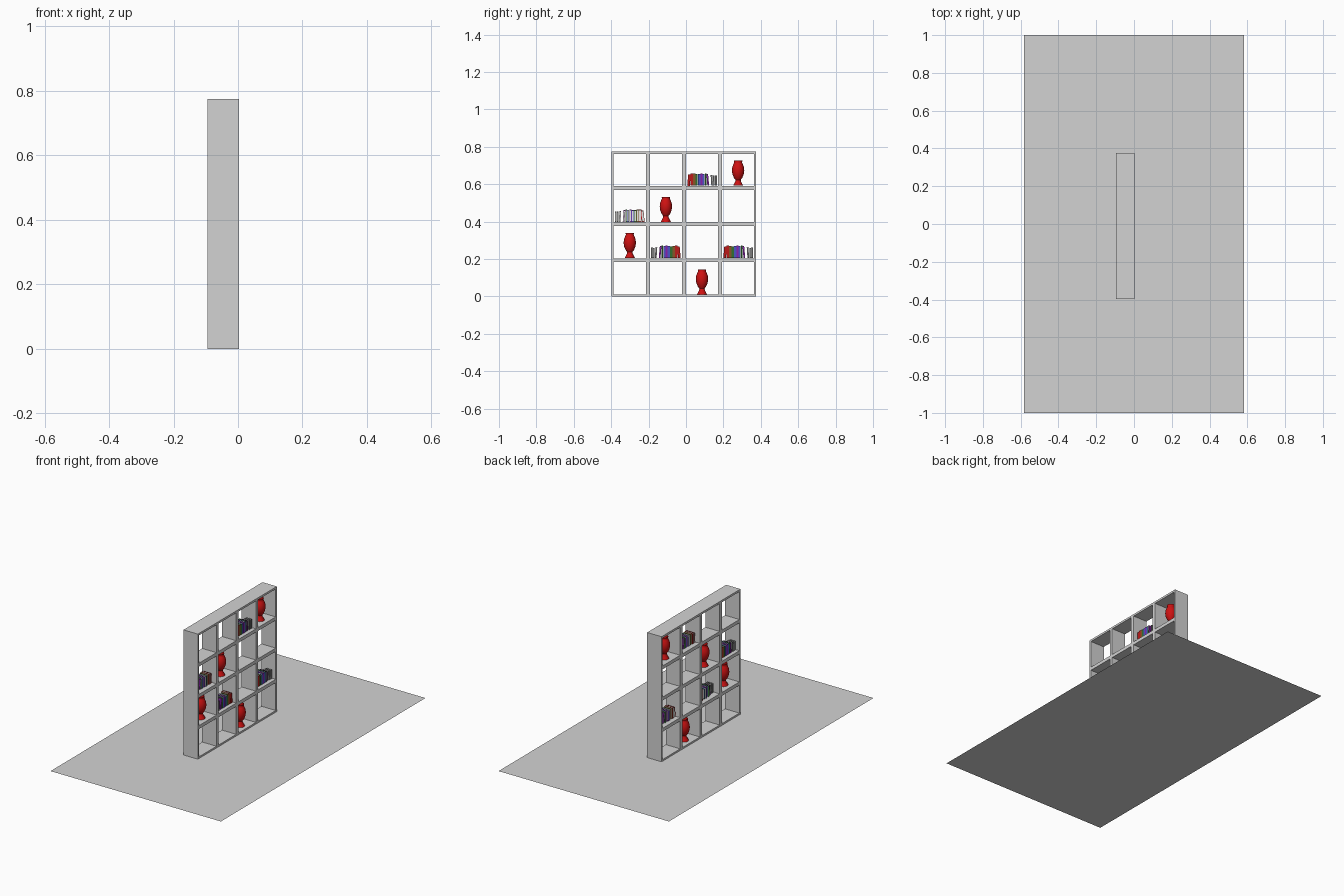
import bpy, bmesh, math
from mathutils import Matrix, Vector

if "Cube" in bpy.data.objects:
    bpy.data.objects.remove(bpy.data.objects["Cube"])


def material(name, rgb):
    m = bpy.data.materials.new(name)
    m.diffuse_color = (*rgb, 1)
    m.use_nodes = True
    m.node_tree.nodes["Principled BSDF"].inputs["Base Color"].default_value = m.diffuse_color
    return m


GREY = material("pale_grey", (0.65, 0.65, 0.65))
VASE = material("vase_red", (0.62, 0.006, 0.006))
BOOK_MATS = [
    material("page_white", (0.8, 0.8, 0.78)),
    material("book_red", (0.5, 0.01, 0.01)),
    material("book_brown", (0.25, 0.09, 0.02)),
    material("book_green", (0.03, 0.16, 0.03)),
    material("book_blue", (0.07, 0.09, 0.55)),
    material("book_purple", (0.25, 0.015, 0.4)),
    material("book_grey", (0.2, 0.2, 0.2)),
]

# Shelf layout: 4 x 4 square cells
N, PITCH, WALL = 4, 0.193, 0.0105
Y0, X0, X1 = -0.397, -0.095, 0.003
XC = (X0 + X1) / 2


def box(bm, lo, hi, mat=0, matrix=Matrix()):
    lo, hi = Vector(lo), Vector(hi)
    size = hi - lo
    m = matrix @ Matrix.Translation((lo + hi) / 2) @ Matrix.Diagonal((*size, 1))
    verts = bmesh.ops.create_cube(bm, size=1, matrix=m)["verts"]
    for f in {f for v in verts for f in v.link_faces}:
        f.material_index = mat


def finish(bm, name, mats):
    bmesh.ops.recalc_face_normals(bm, faces=bm.faces)
    me = bpy.data.meshes.new(name)
    bm.to_mesh(me)
    bm.free()
    for m in mats:
        me.materials.append(m)
    ob = bpy.data.objects.new(name, me)
    bpy.context.collection.objects.link(ob)
    return ob


def cell(col, row):
    """Centre of a cell along y, and the height of its floor."""
    return Y0 + PITCH * (col + 0.5), PITCH * row + WALL * (1 if row == 0 else 1.2)


# Floor sheet
bm = bmesh.new()
bmesh.ops.create_grid(bm, x_segments=1, y_segments=1, size=1,
                      matrix=Matrix.Diagonal((0.583, 1, 1, 1)))
finish(bm, "floor", [GREY])

# Open shelf: full-height uprights with boards between them
spans = []
for i in range(N + 1):
    spans.append((i * PITCH - (WALL if i > 0 else 0),
                  i * PITCH + (WALL if i < N else 0)))
bm = bmesh.new()
for a, b in spans:
    box(bm, (X0, Y0 + a, 0), (X1, Y0 + b, N * PITCH + 0.002))
for c in range(N):
    for i, (a, b) in enumerate(spans):
        top = b + (0.002 if i == N else 0)
        box(bm, (X0, Y0 + spans[c][1], a), (X1, Y0 + spans[c + 1][0], top))
finish(bm, "shelf", [GREY])

# Vases: lathed profile (radius, height), open at the top
PROFILE = [(0, 0), (0.027, 0), (0.023, 0.008), (0.015, 0.024), (0.014, 0.031),
           (0.022, 0.042), (0.030, 0.060), (0.033, 0.080), (0.031, 0.100),
           (0.024, 0.118), (0.021, 0.124), (0.023, 0.134), (0.020, 0.134),
           (0.018, 0.122), (0.026, 0.098), (0.025, 0.062), (0, 0.045)]


def vase(name, col, row):
    y, z = cell(col, row)
    bm = bmesh.new()
    vs = [bm.verts.new((r, 0, h)) for r, h in PROFILE]
    es = [bm.edges.new(p) for p in zip(vs, vs[1:])]
    bmesh.ops.spin(bm, geom=vs + es, axis=(0, 0, 1), cent=(0, 0, 0),
                   angle=math.tau, steps=20)
    bmesh.ops.remove_doubles(bm, verts=bm.verts, dist=1e-5)
    ob = finish(bm, name, [VASE])
    ob.location = (XC, y, z)
    bpy.context.view_layer.objects.active = ob
    ob.select_set(True)
    bpy.ops.object.shade_smooth_by_angle(angle=math.radians(40))
    ob.select_set(False)


for i, (c, r) in enumerate([(2, 0), (0, 1), (1, 2), (3, 3)]):
    vase(f"vase_{i + 1}", c, r)

# Books: (colour, start y, thickness, height, depth, lean in degrees)
BOOKS = [(1, -0.079, 0.014, 0.061, 0.050, -5), (1, -0.062, 0.013, 0.066, 0.053, 0),
         (2, -0.048, 0.012, 0.065, 0.050, 0), (3, -0.035, 0.012, 0.062, 0.048, 0),
         (4, -0.022, 0.013, 0.063, 0.052, 0), (5, -0.008, 0.010, 0.066, 0.050, 0),
         (4, 0.003, 0.011, 0.064, 0.047, 0), (3, 0.015, 0.009, 0.066, 0.052, 0),
         (5, 0.029, 0.009, 0.063, 0.048, 5),
         (6, 0.050, 0.009, 0.057, 0.040, 4), (6, 0.060, 0.008, 0.054, 0.040, 0),
         (6, 0.070, 0.009, 0.055, 0.040, 0)]


def book_row(name, col, row, sx, sy):
    y, z = cell(col, row)
    bm = bmesh.new()
    t = 0.0015
    place = (Matrix.Translation((XC, y, z)) @ Matrix.Diagonal((sx, sy, 1, 1)))
    for mat, start, w, h, d, lean in BOOKS:
        m = place @ Matrix.Translation((0.028 - d, start, 0)) \
            @ Matrix.Rotation(math.radians(lean), 4, "X")
        box(bm, (0, 0, 0), (d, t, h), mat, m)               # cover
        box(bm, (0, w - t, 0), (d, w, h), mat, m)           # cover
        box(bm, (d - t, t, 0), (d, w - t, h), mat, m)       # spine
        box(bm, (0.002, t, 0.002), (d - t, w - t, h - 0.002), 0, m)  # pages
    finish(bm, name, BOOK_MATS)


book_row("books_top", 2, 3, 1, 1)
book_row("books_right", 3, 1, 1, 1)
book_row("books_middle", 1, 1, 1, -1)
book_row("books_left", 0, 2, -1, -1)
